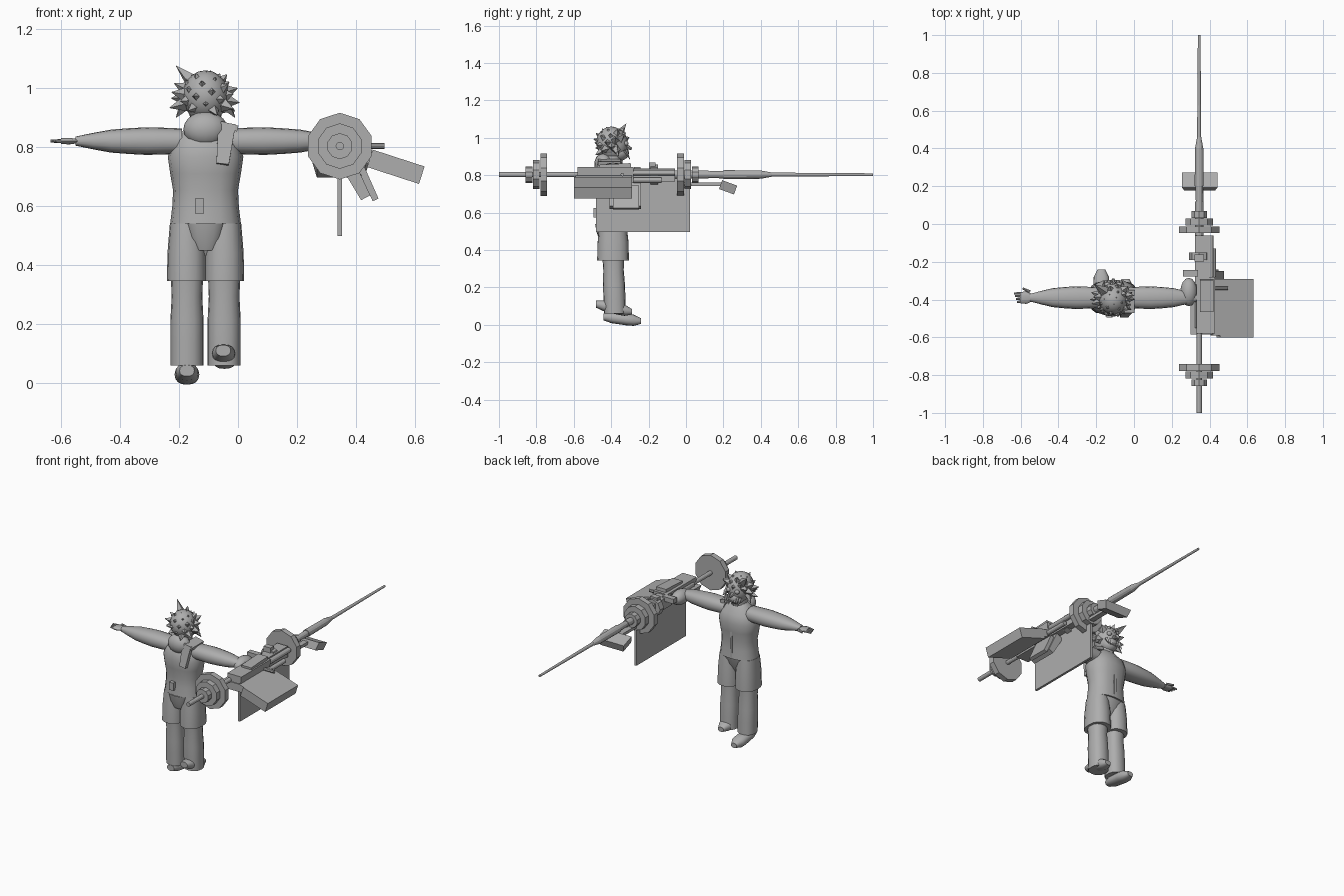
import bpy, bmesh, math, random
from mathutils import Vector, Matrix, Euler

random.seed(4)
old_cube = bpy.data.objects.get("Cube")
if old_cube:
    bpy.data.objects.remove(old_cube, do_unlink=True)

SHADE = .42
grey = bpy.data.materials.new("plain_grey")
grey.use_nodes = True
grey.diffuse_color = (SHADE, SHADE, SHADE, 1)
grey.node_tree.nodes["Principled BSDF"].inputs["Base Color"].default_value = grey.diffuse_color


def finish(name, bm, smooth):
    bmesh.ops.recalc_face_normals(bm, faces=bm.faces)
    mesh = bpy.data.meshes.new(name)
    bm.to_mesh(mesh)
    bm.free()
    mesh.materials.append(grey)
    if smooth:
        mesh.shade_smooth()
        mesh.set_sharp_from_angle(angle=math.radians(40))
    bpy.context.collection.objects.link(bpy.data.objects.new(name, mesh))


def limb(name, axis, start, end, widths, flat, sides=16):
    """Skin evenly spaced rounded rings from start to end, widths are ring radii."""
    bm = bmesh.new()
    start, end = Vector(start), Vector(end)
    along = "xyz".index(axis)
    wide, thin = [i for i in range(3) if i != along]

    def rounded(value):
        return math.copysign(abs(value) ** .85, value)

    loops = []
    for k, width in enumerate(widths):
        loop = []
        for i in range(sides):
            angle = math.tau * i / sides
            point = start.lerp(end, k / (len(widths) - 1))
            point[wide] += width * rounded(math.cos(angle))
            point[thin] += width * flat * rounded(math.sin(angle))
            loop.append(bm.verts.new(point))
        loops.append(loop)
    for low, high in zip(loops, loops[1:]):
        for i in range(sides):
            bm.faces.new((low[i - 1], low[i], high[i], high[i - 1]))
    bm.faces.new(loops[0])
    bm.faces.new(loops[-1])
    finish(name, bm, smooth=True)


def rod(name, start, end, radius, tip, sides=8, smooth=False):
    start, end = Vector(start), Vector(end)
    span = end - start
    turn = span.to_track_quat("Z", "Y").to_matrix().to_4x4()
    bm = bmesh.new()
    bmesh.ops.create_cone(bm, cap_ends=True, segments=sides, radius1=radius, radius2=tip,
                          depth=span.length, matrix=Matrix.Translation((start + end) / 2) @ turn)
    finish(name, bm, smooth)


def spike(name, start, end, radius):
    rod(name, start, end, radius, .001, sides=4)


def box(name, centre, size, turn_x=0, turn_y=0, taper=1):
    bm = bmesh.new()
    bmesh.ops.create_cube(bm, size=1)
    for vert in bm.verts:
        if vert.co.z < 0:
            vert.co.x *= taper
    turn = Euler((math.radians(turn_x), math.radians(turn_y), 0)).to_matrix().to_4x4()
    bm.transform(Matrix.Translation(centre) @ turn @ Matrix.Diagonal((*size, 1)))
    finish(name, bm, smooth=False)


def ball(name, centre, size):
    bm = bmesh.new()
    place = Matrix.Translation(centre) @ Matrix.Diagonal((*size, 1))
    bmesh.ops.create_uvsphere(bm, u_segments=16, v_segments=10, radius=1, matrix=place)
    finish(name, bm, smooth=True)


# Body centre line
MID, DEEP = -.11, -.39

# Vest, hood and straps
limb("vest", "z", (MID, DEEP, .54), (MID, DEEP, .88), (.12, .113, .11, .12, .128, .11, .05), flat=.75)
rod("neck", (MID, DEEP, .86), (MID, DEEP, .93), radius=.05, tip=.05, sides=16, smooth=True)
ball("hood", (MID, -.44, .86), (.075, .05, .06))
box("vest_strap", (-.045, -.47, .81), (.06, .025, .14), turn_x=-10, turn_y=6, taper=.7)
box("shoulder_strap", (-.03, -.41, .87), (.06, .12, .02), turn_y=15)
box("back_pouch", (-.13, -.48, .6), (.03, .03, .05))
box("vest_opening", (MID, -.305, .66), (.014, .01, .24))

# Pelvis and seat
limb("pelvis", "z", (MID, DEEP, .43), (MID, DEEP, .55), (.05, .09, .11), flat=.75)
limb("seat_flap", "z", (MID, -.43, .45), (MID, -.43, .54), (.04, .06, .07), flat=.8)


def arm(label, side):
    def reach(distance, y=DEEP, z=.82):
        return MID + side * distance, y, z

    limb(label + "_arm", "x", reach(.08), reach(.44), (.055, .058, .06, .056, .05, .036, .02), flat=.78)
    limb(label + "_palm", "x", reach(.43), reach(.49), (.02, .033, .03), flat=.35, sides=10)
    for i in range(4):
        y = DEEP + .023 - i * .015
        rod(label + "_finger", reach(.47, y), reach(.525 - i * .005, y), radius=.008, tip=.005, smooth=True)
    rod(label + "_thumb", reach(.44, -.36), reach(.48, -.34), radius=.009, tip=.005, smooth=True)


def leg(label, side):
    x = MID + side * .063
    limb(label + "_shorts", "z", (x, DEEP, .345), (x, DEEP, .54), (.068, .066, .058), flat=1.25)
    limb(label + "_trouser", "z", (x, -.38, .06), (x, DEEP, .37), (.056, .056, .056, .052, .055), flat=1.05)


# Mirrored limbs
for label, side in (("right", -1), ("left", 1)):
    arm(label, side)
    leg(label, side)

# Shoes, one planted and one lifted with its toe lower
SHOE = (.025, .038, .04, .042, .04, .02)
limb("right_shoe", "y", (-.173, -.44, .042), (-.173, -.24, .02), SHOE, flat=.75)
limb("left_shoe", "y", (-.05, -.48, .11), (-.045, -.29, .07), SHOE, flat=.75)

# Head and face
HEAD = Vector((MID, DEEP, .965))
ball("head", HEAD, (.07, .08, .09))
ball("jaw", (MID, -.36, .92), (.05, .055, .045))
rod("nose", (MID, -.325, .955), (MID, -.29, .94), radius=.016, tip=.006)
for side in (-1, 1):
    ball("eye", (MID + side * .03, -.32, .97), (.016, .012, .014))
    spike("side_lock", (MID + side * .065, -.38, .95), (MID + side * .1, -.36, .9), radius=.025)
for i in range(-3, 4):
    x = MID + i * .016
    spike("beard_lock", (x, -.325, .935), (x, -.3, .885), radius=.012)

# Spiky hair, spread by the golden angle and left open over the face
ball("hair_cap", HEAD + Vector((0, -.01, .01)), (.078, .08, .085))
COUNT = 46
for k in range(COUNT):
    height = 1 - 1.5 * (k + .5) / COUNT
    angle = k * math.pi * (3 - math.sqrt(5))
    ring = math.sqrt(1 - height * height)
    out = Vector((ring * math.cos(angle), .9 * ring * math.sin(angle), height))
    over_face = out.y > .3 and height < .25
    if not over_face:
        reach = random.uniform(.105, .128) - .015 * max(height, 0)
        spike("hair_spike", HEAD + out * .06, HEAD + out * reach, radius=.032)
spike("tall_spike", HEAD + Vector((-.04, .03, .05)), HEAD + Vector((-.1, .07, .11)), radius=.03)

# Long barrel, front to back along one line
AXIS_X, AXIS_Z = .345, .803


def barrel(name, start, end, radius, tip, sides=12, right=0, up=0):
    x, z = AXIS_X + right, AXIS_Z + up
    rod(name, (x, start, z), (x, end, z), radius, tip, sides)


barrel("rear_rod", -1, -.5, radius=.014, tip=.014)
barrel("barrel_core", -.55, .12, radius=.022, tip=.022)
barrel("barrel_sleeve", .05, .2, radius=.016, tip=.02)
barrel("barrel_shroud", .2, .4, radius=.024, tip=.022)
barrel("barrel_cone", .4, .46, radius=.022, tip=.011)
barrel("thin_barrel", .45, 1, radius=.011, tip=.007)

# Stepped discs shrinking away from the body
for label, first, step in (("rear", -.76, -.04), ("front", -.03, .04)):
    for i, radius in enumerate((.113, .077, .044)):
        y = first + i * step
        barrel(label + "_disc", y - .018, y + .018, radius, radius, sides=10)

# Receiver and its fittings
box("receiver", (.38, -.43, .8), (.1, .3, .085), taper=.8)
box("receiver_front", (.36, -.19, .8), (.075, .26, .07))
box("stock_plate", (.365, -.5, .77), (.13, .17, .05), taper=.7)
box("top_cover", (.385, -.38, .85), (.07, .17, .02), turn_x=3)
ball("grip_shell", (.29, -.36, .81), (.045, .075, .045))
box("sight_base", (.3, -.26, .83), (.08, .035, .03))
box("rear_sight", (AXIS_X, -.18, .85), (.05, .035, .035))
barrel("receiver_collar", -.19, -.15, radius=.055, tip=.055, sides=8)
barrel("gas_tube", -.29, -.06, radius=.016, tip=.016, right=.06, up=.01)
barrel("side_tube", -.28, -.13, radius=.014, tip=.014, right=.075, up=-.03)
rod("charging_handle", (.4, -.34, AXIS_Z), (.497, -.34, AXIS_Z), radius=.01, tip=.01)
box("side_bracket", (.435, -.44, .77), (.05, .3, .045), turn_y=18)
box("trigger_grip", (.4, -.325, .69), (.05, .17, .14), turn_y=-28, taper=.7)
box("grip_rail", (.44, -.32, .68), (.022, .14, .13), turn_y=-24)

# Hanging plate, tilted case and front foot
box("hanging_plate", (AXIS_X, -.23, .65), (.015, .505, .305))
box("ammunition_case", (.535, -.445, .733), (.185, .31, .062), turn_y=18)
box("support_bar", (.35, .08, .752), (.035, .23, .018))
box("front_foot", (.348, .225, .735), (.19, .085, .05), turn_x=-20, taper=.85)
